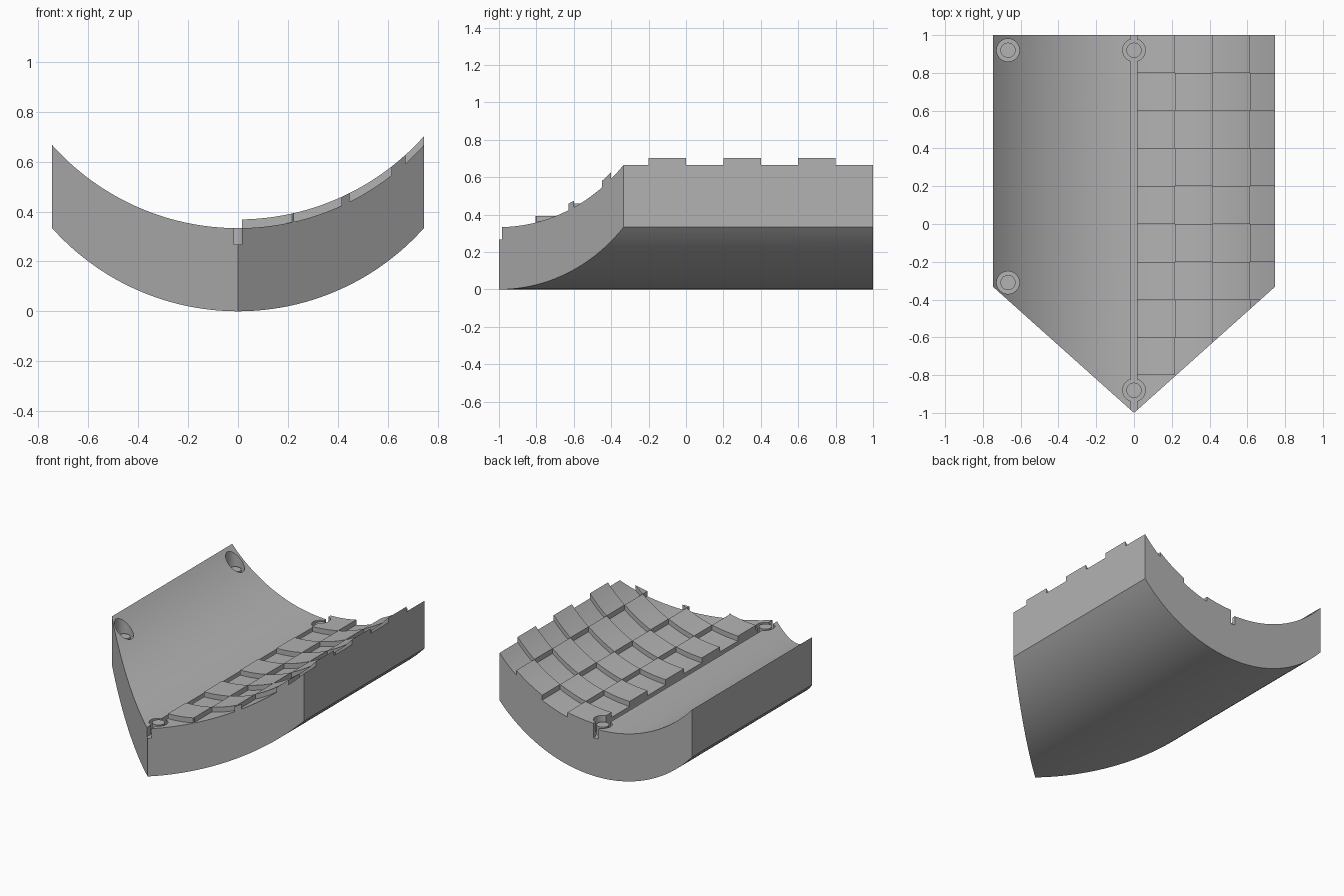
import bpy, bmesh, math

old = bpy.data.objects.get("Cube")
if old:
    bpy.data.objects.remove(old, do_unlink=True)

THICK = 1 / 3                              # vertical shell thickness
HALF = math.sin(math.acos(1 - THICK))      # half width
BACK = 1.0
GROOVE = 0.017                             # half width of the wire channel
GROOVE_FLOOR = 0.267
TILE = 0.2
RAISE = 0.035

grey = bpy.data.materials.new("plain_grey")
grey.use_nodes = True
colour = (0.45, 0.45, 0.45, 1)
grey.diffuse_color = colour
grey.node_tree.nodes["Principled BSDF"].inputs["Base Color"].default_value = colour


def arc(x):
    return 1 - math.sqrt(max(0, 1 - x * x))


def top(x):
    return arc(x) + THICK


def front(x):
    return -1 + abs(x) / HALF * 2 / 3


def finish(name, bm):
    bmesh.ops.recalc_face_normals(bm, faces=bm.faces)
    mesh = bpy.data.meshes.new(name)
    bm.to_mesh(mesh)
    bm.free()
    mesh.materials.append(grey)
    obj = bpy.data.objects.new(name, mesh)
    bpy.context.collection.objects.link(obj)
    return obj


def slab(name, x0, x1, y0, y1, low, high, steps):
    """Curved slab between two height functions, clipped by the pointed front."""
    bm = bmesh.new()
    rings = []
    xs = [x0 + (x1 - x0) * i / steps for i in range(steps + 1)]
    if x0 > 0:
        # keep the corner where the slanted front meets the slab's straight edge
        bend = (y0 + 1) * HALF * 1.5
        if x0 + 0.001 < bend < x1 - 0.001:
            xs = sorted(xs + [bend])
    for x in xs:
        ya = max(y0, front(x))
        rings.append([bm.verts.new(p) for p in (
            (x, ya, low(x)), (x, y1, low(x)), (x, y1, high(x)), (x, ya, high(x)))])
    for a, b in zip(rings, rings[1:]):
        for i in range(4):
            j = (i + 1) % 4
            bm.faces.new((a[i], a[j], b[j], b[i]))
    bm.faces.new(rings[0])
    bm.faces.new(rings[-1])
    return finish(name, bm)


def cylinder(name, x, y, z0, z1, radius):
    bm = bmesh.new()
    bmesh.ops.create_cone(bm, cap_ends=True, segments=48, radius1=radius,
                          radius2=radius, depth=z1 - z0)
    bmesh.ops.translate(bm, verts=bm.verts, vec=(x, y, (z0 + z1) / 2))
    return finish(name, bm)


def cut(obj, cutter):
    mod = obj.modifiers.new("cut", "BOOLEAN")
    mod.operation = "DIFFERENCE"
    mod.solver = "EXACT"
    mod.object = cutter
    bpy.context.view_layer.objects.active = obj
    bpy.ops.object.modifier_apply(modifier=mod.name)


# Curved shell with a pointed front
shell = slab("curved_shell", -HALF, HALF, -1, BACK, arc, top, 80)
parts = [shell]

# Checkerboard of raised tiles on the left half
edges = [GROOVE, 0.217, 0.415, 0.615, HALF]
tiles = {}
for col in range(4):
    for row in range(10):
        y0 = -1 + row * TILE
        y1 = y0 + TILE
        x0 = edges[col]
        x1 = min(edges[col + 1], (y1 + 1) * HALF * 1.5)
        if (col + row) % 2 == 0 or x1 - x0 < 0.005:
            continue
        tiles[col, row] = slab(f"raised_tile_{col + 1}_{row + 1}", x0, x1, y0, y1,
                               lambda x: top(x) - 0.01, lambda x: top(x) + RAISE, 10)
parts += tiles.values()

# Central channel
bm = bmesh.new()
bmesh.ops.create_cube(bm, size=1)
bmesh.ops.scale(bm, verts=bm.verts, vec=(2 * GROOVE, 3, 0.3))
bmesh.ops.translate(bm, verts=bm.verts, vec=(0, 0, GROOVE_FLOOR + 0.15))
cutters = [finish("channel_cutter", bm)]
cut(shell, cutters[0])

# Round sockets, each with a central post
sockets = [("back_centre", 0, 0.92, GROOVE_FLOOR, THICK),
           ("front_centre", 0, -0.88, GROOVE_FLOOR, THICK),
           ("back_right", -0.667, 0.92, 0.48, 0.54),
           ("front_right", -0.667, -0.31, 0.48, 0.54)]
for name, x, y, floor, post_top in sockets:
    bore = cylinder(name + "_cutter", x, y, floor, 0.9, 0.06)
    cutters.append(bore)
    cut(shell, bore)
    if name == "back_centre":
        cut(tiles[0, 9], bore)
    parts.append(cylinder(name + "_post", x, y, floor - 0.01, post_top, 0.04))

for cutter in cutters:
    bpy.data.objects.remove(cutter, do_unlink=True)

# Smooth curves, sharp edges
for obj in bpy.context.selected_objects:
    obj.select_set(False)
for obj in parts:
    obj.select_set(True)
bpy.context.view_layer.objects.active = shell
bpy.ops.object.shade_smooth_by_angle(angle=math.radians(25))
